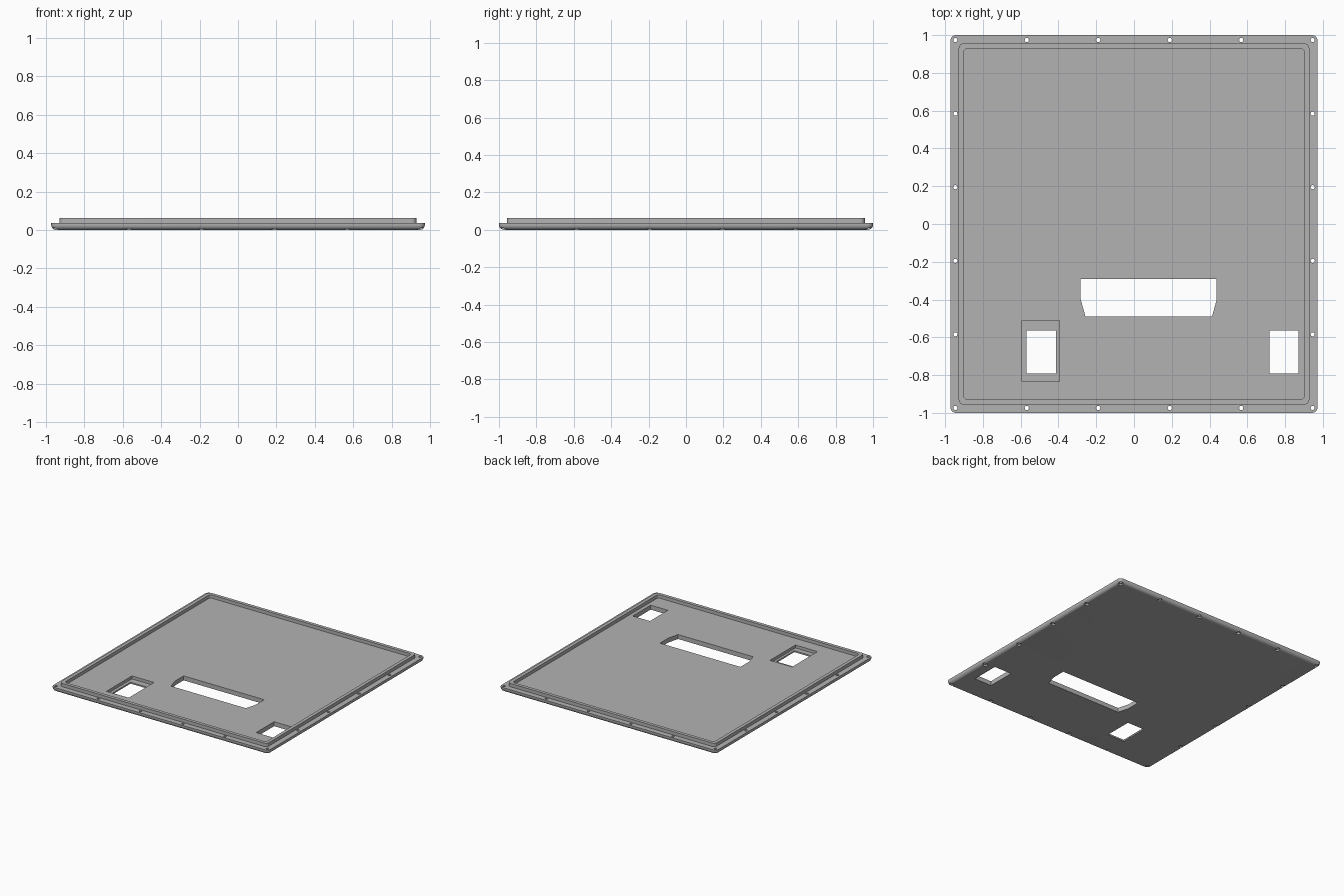
import bpy, bmesh, math

if "Cube" in bpy.data.objects:
    bpy.data.objects.remove(bpy.data.objects["Cube"], do_unlink=True)

HALF_X, HALF_Y = 0.972, 1.0
FLOOR, TOP = 0.036, 0.063
FILLET = 0.027

grey = bpy.data.materials.new("plain grey")
grey.use_nodes = True
grey.diffuse_color = (0.45, 0.45, 0.45, 1)
grey.node_tree.nodes["Principled BSDF"].inputs["Base Color"].default_value = (0.45, 0.45, 0.45, 1)


def make_object(name, bm):
    bmesh.ops.recalc_face_normals(bm, faces=bm.faces)
    mesh = bpy.data.meshes.new(name)
    bm.to_mesh(mesh)
    bm.free()
    mesh.materials.append(grey)
    obj = bpy.data.objects.new(name, mesh)
    bpy.context.collection.objects.link(obj)
    return obj


def rounded_ring(bm, inset, z, radius, steps=6):
    """Rounded rectangle outline, inset from the plate edge."""
    ring = []
    for quarter, (sx, sy) in enumerate([(1, 1), (-1, 1), (-1, -1), (1, -1)]):
        cx, cy = sx * (HALF_X - inset - radius), sy * (HALF_Y - inset - radius)
        for i in range(steps + 1):
            a = math.pi / 2 * (quarter + i / steps)
            ring.append(bm.verts.new((cx + radius * math.cos(a), cy + radius * math.sin(a), z)))
    return ring


def add_prism(bm, outline, z0, z1):
    low = [bm.verts.new((x, y, z0)) for x, y in outline]
    high = [bm.verts.new((x, y, z1)) for x, y in outline]
    bm.faces.new(low[::-1])
    bm.faces.new(high)
    for i in range(len(low)):
        j = (i + 1) % len(low)
        bm.faces.new((low[i], low[j], high[j], high[i]))


def rectangle(x0, x1, y0, y1):
    return [(x0, y0), (x1, y0), (x1, y1), (x0, y1)]


def circle(x, y, r, n=20):
    return [(x + r * math.cos(math.tau * i / n), y + r * math.sin(math.tau * i / n)) for i in range(n)]


def cut(target, name, outlines, z0, z1):
    bm = bmesh.new()
    for outline in outlines:
        add_prism(bm, outline, z0, z1)
    cutter = make_object(name, bm)
    cutter.hide_render = True
    mod = target.modifiers.new(name, 'BOOLEAN')
    mod.operation = 'DIFFERENCE'
    mod.solver = 'EXACT'
    mod.object = cutter
    bpy.ops.object.modifier_apply(modifier=name)
    bpy.data.objects.remove(cutter, do_unlink=True)


# Panel section from the filleted underside, over the flange and lip, to the floor
section = []
for i in range(7):
    a = math.pi / 2 * i / 6
    inset = FILLET * (1 - math.sin(a))
    section.append((inset, FILLET * (1 - math.cos(a)), 0.03 - inset))
section += [(0, FLOOR, 0.03), (0.044, FLOOR, 0.025), (0.044, TOP, 0.025),
            (0.071, TOP, 0.02), (0.071, FLOOR, 0.02)]

bm = bmesh.new()
rings = [rounded_ring(bm, *s) for s in section]
for a, b in zip(rings, rings[1:]):
    for i in range(len(a)):
        j = (i + 1) % len(a)
        bm.faces.new((a[i], a[j], b[j], b[i]))
bm.faces.new(rings[0][::-1])
bm.faces.new(rings[-1])
panel = make_object("cover_panel", bm)
bpy.context.view_layer.objects.active = panel
panel.select_set(True)

# Recess around the left-hand window, then the window and slot openings
cut(panel, "recess", [rectangle(-0.592, -0.394, -0.835, -0.51)], 0.012, 0.2)
slot = [(-0.257, -0.49), (0.413, -0.49), (0.438, -0.4), (0.438, -0.292), (-0.282, -0.292), (-0.282, -0.4)]
windows = [rectangle(x, x + 0.154, -0.792, -0.563) for x in (-0.568, 0.717)]
cut(panel, "openings", windows + [slot], -0.1, 0.2)

# Screw holes around the flange, counterbored from below
hx, hy = HALF_X - 0.026, HALF_Y - 0.026
spots = [(hx * (-1 + 0.4 * i), s * hy) for i in range(6) for s in (-1, 1)]
spots += [(s * hx, hy * (-1 + 0.4 * i)) for i in range(1, 5) for s in (-1, 1)]
cut(panel, "counterbores", [circle(x, y, 0.018) for x, y in spots], -0.1, 0.012)
cut(panel, "screw_holes", [circle(x, y, 0.011) for x, y in spots], -0.1, 0.2)

bpy.ops.object.shade_smooth_by_angle(angle=math.radians(30))
